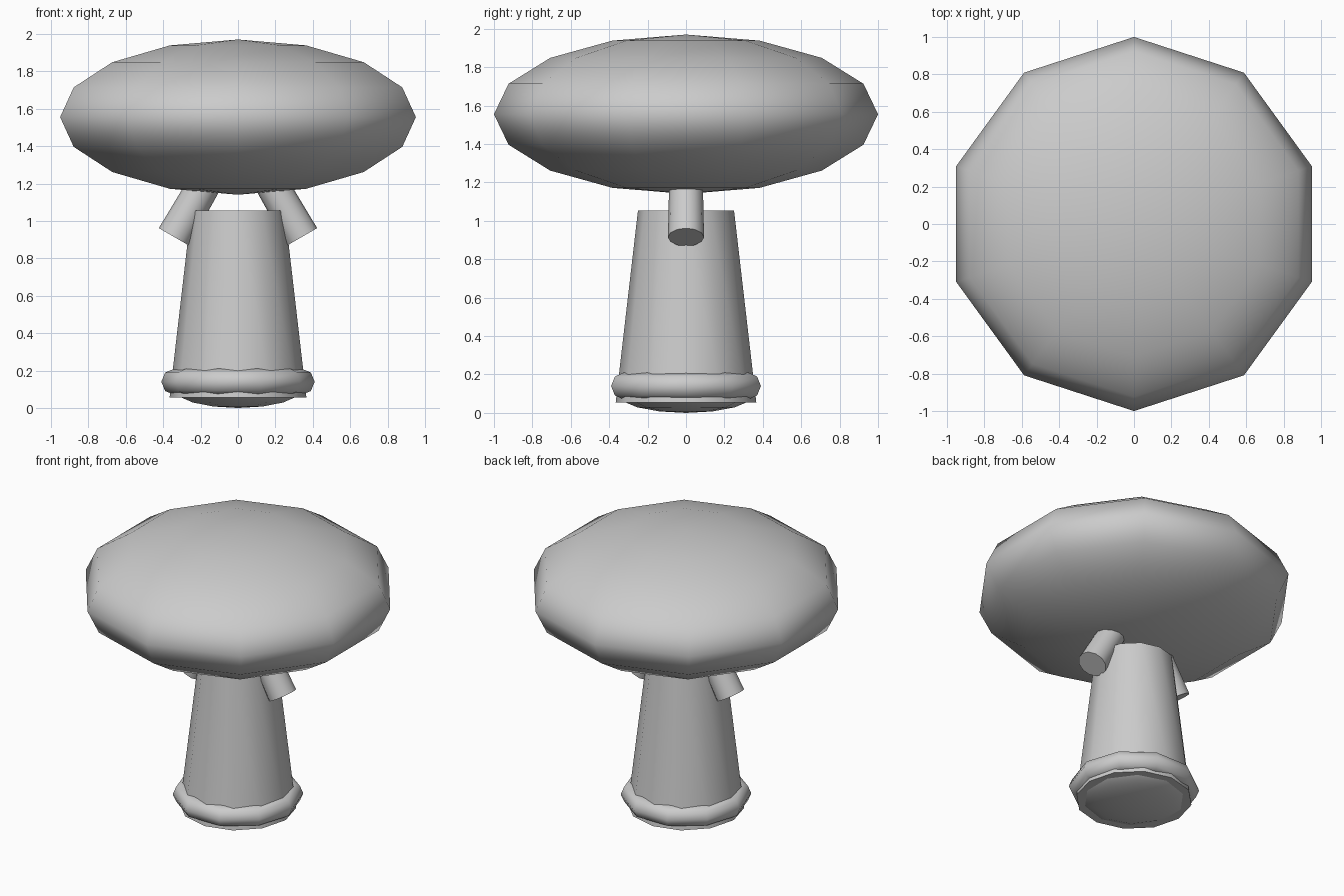
import bpy
from math import pi, radians

cube = bpy.data.objects.get("Cube")
if cube:
    bpy.data.objects.remove(cube, do_unlink=True)

# Single colour
grey = bpy.data.materials.new("light grey")
grey.use_nodes = True
colour = (0.6, 0.6, 0.6, 1)
grey.diffuse_color = colour
grey.node_tree.nodes["Principled BSDF"].inputs["Base Color"].default_value = colour


def finish(name, angle):
    obj = bpy.context.object
    obj.name = name
    obj.data.materials.append(grey)
    bpy.ops.object.shade_smooth_by_angle(angle=radians(angle))
    return obj


def dome(name, z, radius, height):
    bpy.ops.mesh.primitive_uv_sphere_add(segments=10, ring_count=8, radius=1, location=(0, 0, z))
    bpy.context.object.scale = (radius, radius, height)
    return finish(name, 180)


def tapered(name, location, tilt, bottom, top, length):
    bpy.ops.mesh.primitive_cone_add(vertices=12, radius1=bottom, radius2=top, depth=length,
                                    location=location, rotation=(0, tilt, 0))
    return finish(name, 40)


# Faceted cap and the shallow bulge under the foot
dome("cap", 1.555, 1.0, 0.415)
dome("foot_bulge", 0.1, 0.36, 0.1)

# Trunk
tapered("trunk", (0, 0, 0.555), 0, 0.366, 0.25, 1.0)

# Slanted struts between trunk and cap
for side, name in ((1, "left_strut"), (-1, "right_strut")):
    tapered(name, (side * 0.262, 0, 1.053), -side * pi / 6, 0.094, 0.088, 0.32)

# Ring round the foot
bpy.ops.mesh.primitive_torus_add(major_segments=10, minor_segments=8, major_radius=0.34,
                                 minor_radius=0.07, location=(0, 0, 0.14))
finish("foot_ring", 180)
